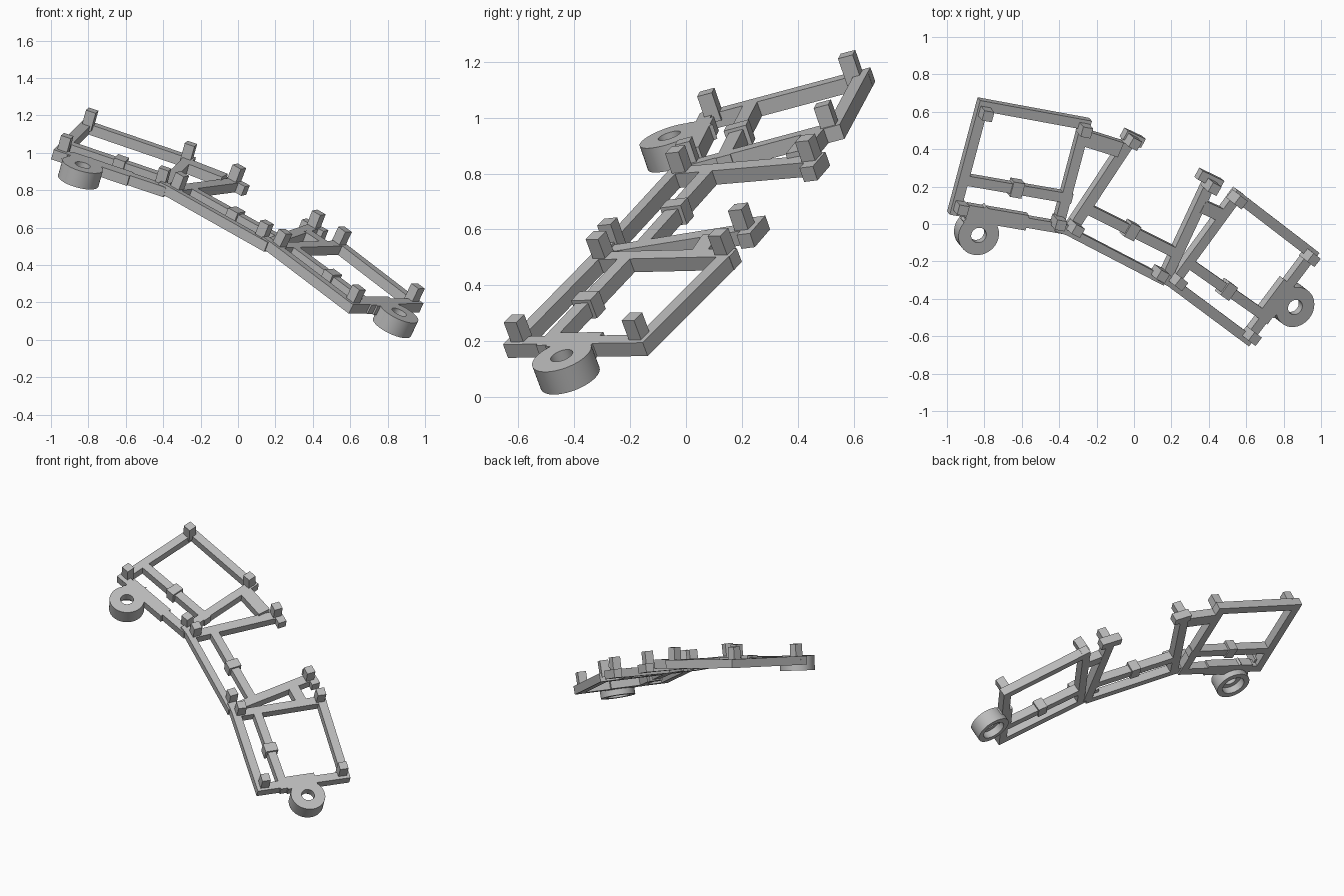
import bpy, bmesh, math
from mathutils import Vector, Matrix

cube = bpy.data.objects.get("Cube")
if cube:
    bpy.data.objects.remove(cube, do_unlink=True)

grey = bpy.data.materials.new("plain_grey")
grey.use_nodes = True
grey.diffuse_color = (0.5, 0.5, 0.5, 1)
grey.node_tree.nodes["Principled BSDF"].inputs["Base Color"].default_value = (0.5, 0.5, 0.5, 1)

WIDTH = 0.055
THICK = 0.056


def add_object(name, bm):
    bmesh.ops.recalc_face_normals(bm, faces=bm.faces)
    mesh = bpy.data.meshes.new(name)
    bm.to_mesh(mesh)
    bm.free()
    mesh.materials.append(grey)
    obj = bpy.data.objects.new(name, mesh)
    bpy.context.collection.objects.link(obj)
    return obj


class Panel:
    """A tilted plane z = z0 + sx*x + sy*y carrying one section of the frame."""

    def __init__(self, name, z0, sx, sy):
        self.name, self.z0, self.sx, self.sy = name, z0, sx, sy
        self.normal = Vector((-sx, -sy, 1)).normalized()

    def point(self, xy):
        x, y = xy
        return Vector((x, y, self.z0 + self.sx * x + self.sy * y))

    def axes(self, direction, origin):
        d = direction.normalized()
        d = (d - self.normal * d.dot(self.normal)).normalized()
        m = Matrix((d, self.normal.cross(d), self.normal)).transposed().to_4x4()
        m.translation = origin
        return m

    def box(self, part, p, q, width=WIDTH, top=0.0, bottom=-THICK):
        # Beam from p to q, between two heights measured along the normal
        mid = (p + q) / 2 + self.normal * (top + bottom) / 2
        bm = bmesh.new()
        scale = Matrix.Diagonal(((q - p).length, width, top - bottom, 1))
        bmesh.ops.create_cube(bm, size=1, matrix=self.axes(q - p, mid) @ scale)
        return add_object(self.name + "_" + part, bm)

    def beam(self, part, a, b, **kw):
        return self.box(part, self.point(a), self.point(b), **kw)

    def edge_beam(self, part, a, b, centre, width=WIDTH):
        # Beam whose outer edge runs along a-b
        p, q = self.point(a), self.point(b)
        inward = self.normal.cross((q - p).normalized())
        if inward.dot(self.point(centre) - p) < 0:
            inward.negate()
        shift = inward * width / 2
        return self.box(part, p + shift, q + shift, width)

    def post(self, part, at, along, size=0.056, height=0.08):
        p = self.point(at)
        d = self.axes(Vector((*along, self.sx * along[0] + self.sy * along[1])), p).col[0].to_3d()
        return self.box(part, p - d * size / 2, p + d * size / 2, size, height, -THICK / 2)

    def ring(self, part, at, outer=0.112, hole=0.042, recess=0.075, height=0.095, steps=48):
        # Eyelet with a through hole and a wider recess underneath
        profile = [(hole, 0), (outer, 0), (outer, -height), (recess, -height),
                   (recess, -height / 2), (hole, -height / 2)]
        m = self.axes(Vector((1, 0, self.sx)), self.point(at))
        bm = bmesh.new()
        loops = []
        for i in range(steps):
            a = math.tau * i / steps
            loops.append([bm.verts.new(m @ Vector((r * math.cos(a), r * math.sin(a), z)))
                          for r, z in profile])
        count = len(profile)
        for i in range(steps):
            here, there = loops[i], loops[(i + 1) % steps]
            for j in range(count):
                k = (j + 1) % count
                bm.faces.new((here[j], here[k], there[k], there[j]))
        obj = add_object(self.name + "_" + part, bm)
        bpy.ops.object.select_all(action="DESELECT")
        obj.select_set(True)
        bpy.context.view_layer.objects.active = obj
        bpy.ops.object.shade_smooth_by_angle(angle=math.radians(35))

    def rib(self, a, b):
        # Inner lengthwise rib with a collar at mid length
        self.beam("inner_rib", a, b)
        p, q = self.point(a), self.point(b)
        mid, d = (p + q) / 2, (q - p).normalized() * 0.032
        self.box("rib_collar", mid - d, mid + d, 0.085, 0.012, -THICK - 0.008)


upper = Panel("upper", 0.724, -0.28, 0.343)
middle = Panel("middle", 0.695, -0.387, 0.342)
lower = Panel("lower", 0.729, -0.48, 0.375)

# Square end sections: back left, back right, front right, front left corners
outlines = {
    upper: [(-0.822, 0.66), (-0.225, 0.55), (-0.385, -0.053), (-0.985, 0.05)],
    lower: [(0.553, 0.182), (0.992, -0.155), (0.615, -0.655), (0.178, -0.33)],
}
sides = ["back_beam", "right_beam", "front_beam", "left_beam"]
for panel, corners in outlines.items():
    centre = [sum(c[i] for c in corners) / 4 for i in (0, 1)]
    for i, side in enumerate(sides):
        panel.edge_beam(side, corners[i], corners[(i + 1) % 4], centre)

# Middle section: front beam and two side beams
middle.beam("front_beam", (-0.36, -0.035), (0.17, -0.31), width=0.046)
middle.beam("left_beam", (-0.335, -0.04), (-0.005, 0.46), width=0.06)
middle.beam("right_beam", (0.17, -0.3), (0.415, 0.225), width=0.06)

# Lengthwise ribs
upper.rib((-0.92, 0.235), (-0.33, 0.132))
middle.rib((-0.26, 0.085), (0.24, -0.165))
lower.rib((0.28, -0.2), (0.73, -0.515))

# Bridges joining the sections
upper.beam("bridge", (-0.26, 0.455), (-0.07, 0.395), width=0.085)
lower.beam("bridge", (0.37, 0.09), (0.47, 0.045), width=0.07)
middle.beam("front_joint", (-0.41, -0.015), (-0.32, -0.045))
lower.beam("front_joint", (0.145, -0.28), (0.23, -0.33))

# Cross stubs at the back tips of the middle section
middle.beam("left_stub", (-0.045, 0.475), (0.05, 0.43), width=0.055)
middle.beam("right_stub", (0.355, 0.26), (0.47, 0.205), width=0.055)

# Upright locating posts
posts = {
    upper: ((0.6, -0.11), [(-0.8, 0.6), (-0.272, 0.513), (-0.933, 0.096), (-0.41, 0.016)]),
    middle: ((0.53, -0.28), [(-0.325, -0.015), (0.128, -0.258), (-0.02, 0.45), (0.405, 0.21)]),
    lower: ((0.44, -0.34), [(0.54, 0.14), (0.93, -0.168), (0.615, -0.59), (0.222, -0.297)]),
}
for panel, (along, places) in posts.items():
    for place in places:
        panel.post("post", place, along)

# Eyelets and the plates that carry them
upper.ring("eyelet", (-0.83, -0.06))
upper.beam("eyelet_plate", (-0.89, 0.06), (-0.57, 0.005), width=0.085)
upper.beam("eyelet_neck", (-0.85, 0.055), (-0.835, 0.03), width=0.15)
lower.ring("eyelet", (0.862, -0.445))
lower.beam("eyelet_plate", (0.835, -0.32), (0.715, -0.48), width=0.095)
lower.beam("eyelet_neck", (0.77, -0.385), (0.812, -0.415), width=0.15)
